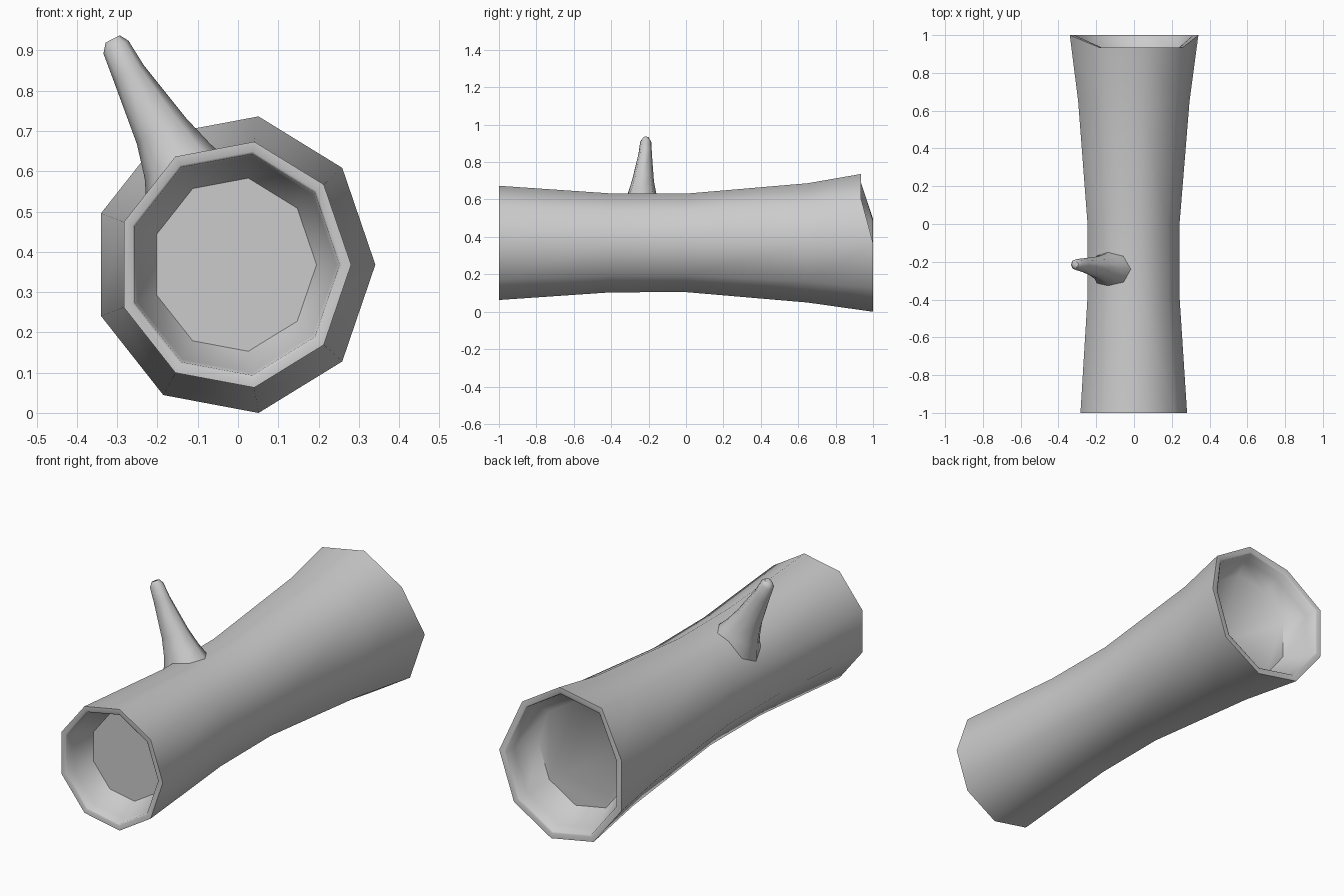
import bpy, bmesh, math
from mathutils import Vector

if "Cube" in bpy.data.objects:
    bpy.data.objects.remove(bpy.data.objects["Cube"])


def loft(name, rings, angle):
    """Skin a list of equal-length vertex rings and cap both ends."""
    bm = bmesh.new()
    loops = [[bm.verts.new(p) for p in ring] for ring in rings]
    n = len(rings[0])
    for a, b in zip(loops, loops[1:]):
        for i in range(n):
            j = (i + 1) % n
            bm.faces.new((a[i], a[j], b[j], b[i]))
    bm.faces.new(loops[0])
    bm.faces.new(loops[-1])
    bmesh.ops.recalc_face_normals(bm, faces=bm.faces)
    mesh = bpy.data.meshes.new(name)
    bm.to_mesh(mesh)
    bm.free()
    obj = bpy.data.objects.new(name, mesh)
    bpy.context.collection.objects.link(obj)
    bpy.ops.object.select_all(action='DESELECT')
    obj.select_set(True)
    bpy.context.view_layer.objects.active = obj
    bpy.ops.object.shade_smooth_by_angle(angle=math.radians(angle))
    return obj


# Trunk: nine-sided waisted log with a hollow in each end.
# Each station is (y, radius, how far the upper back edge is cut forward).
stations = [
    (-0.86, 0.205, 0), (-0.95, 0.255, 0), (-0.995, 0.262, 0),
    (-1.0, 0.268, 0), (-1.0, 0.291, 0),
    (-0.4, 0.252, 0), (0.0, 0.251, 0), (0.65, 0.304, 0),
    (1.0, 0.351, 0.065), (1.0, 0.325, 0.065), (0.995, 0.318, 0.065),
    (0.94, 0.31, 0.06), (0.83, 0.25, 0),
]


def trunk_ring(y, r, cut):
    ring = []
    for i in range(9):
        a = math.tau * i / 9
        ring.append((-0.01 + r * math.cos(a),
                     y - (cut if i in (1, 2, 3) else 0),
                     0.368 + 1.065 * r * math.sin(a)))
    return ring


loft("log_trunk", [trunk_ring(*s) for s in stations], 60)

# Branch stub: tapering, flared where it grows out of the trunk
path = [
    ((-0.09, -0.24, 0.51), 0.135), ((-0.118, -0.24, 0.56), 0.122),
    ((-0.15, -0.235, 0.625), 0.092), ((-0.19, -0.23, 0.70), 0.069),
    ((-0.272, -0.218, 0.845), 0.042), ((-0.303, -0.215, 0.908), 0.035),
    ((-0.311, -0.214, 0.928), 0.02),
]
axis = Vector((-0.46, 0.04, 0.89)).normalized()
side = Vector((0, 1, 0)).cross(axis).normalized()
front = axis.cross(side)
branch = []
for centre, r in path:
    branch.append([Vector(centre) + side * (r * math.cos(math.tau * i / 8))
                   + front * (0.85 * r * math.sin(math.tau * i / 8))
                   for i in range(8)])
loft("branch_stub", branch, 60)
